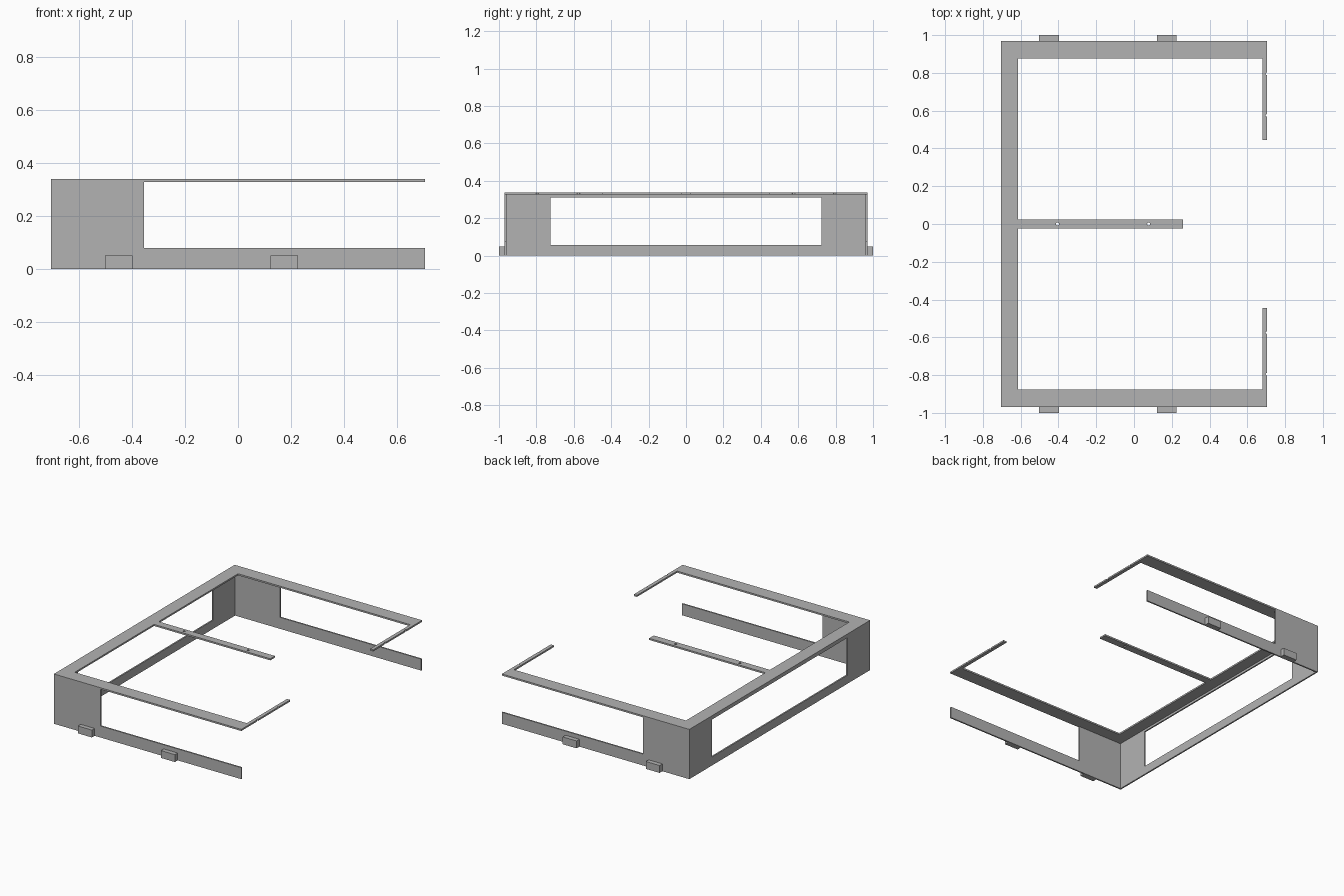
import bpy
import bmesh
from mathutils import Vector

if "Cube" in bpy.data.objects:
    bpy.data.objects.remove(bpy.data.objects["Cube"])

grey = bpy.data.materials.new("plain_grey")
grey.use_nodes = True
colour = (0.45, 0.45, 0.45, 1)
grey.diffuse_color = colour
grey.node_tree.nodes["Principled BSDF"].inputs["Base Color"].default_value = colour

LEFT, RIGHT = -0.704, 0.704     # ends along x
SIDE = 0.97                     # outer face of the side walls
TOP, UNDER = 0.338, 0.327       # top sheet
T = 0.01                        # wall thickness


def prism(name, outline, offset):
    """Extrude a flat outline along an offset."""
    bm = bmesh.new()
    face = bm.faces.new([bm.verts.new(p) for p in outline])
    moved = bmesh.ops.extrude_face_region(bm, geom=[face])["geom"]
    bmesh.ops.translate(bm, vec=Vector(offset),
                        verts=[v for v in moved if isinstance(v, bmesh.types.BMVert)])
    bmesh.ops.recalc_face_normals(bm, faces=bm.faces)
    mesh = bpy.data.meshes.new(name)
    bm.to_mesh(mesh)
    bm.free()
    mesh.materials.append(grey)
    obj = bpy.data.objects.new(name, mesh)
    bpy.context.collection.objects.link(obj)
    return obj


def box(name, x0, x1, y0, y1, z0, z1):
    return prism(name, [(x0, y0, z0), (x1, y0, z0), (x1, y1, z0), (x0, y1, z0)],
                 (0, 0, z1 - z0))


def cut(target, cutter):
    cutter.hide_render = True
    cutter.hide_set(True)
    cutter.display_type = 'WIRE'
    mod = target.modifiers.new("cut", 'BOOLEAN')
    mod.object = cutter
    mod.operation = 'DIFFERENCE'
    mod.solver = 'EXACT'


def drill(target, x, y, radius):
    bpy.ops.mesh.primitive_cylinder_add(vertices=16, radius=radius, depth=0.1,
                                        location=(x, y, TOP))
    bpy.context.object.name = "hole_cutter"
    cut(target, bpy.context.object)


# Top sheet: a three-sided border with a centre bar and two hooked arms
half = [(RIGHT, 0.445), (RIGHT, SIDE), (LEFT, SIDE)]
inner = [(-0.613, 0.025), (-0.613, 0.876), (0.68, 0.876), (0.68, 0.445)]
bar_end = [(0.26, -0.025), (0.26, 0.025)]
mirror = lambda pts: [(x, -y) for x, y in reversed(pts)]
outline = half + mirror(half) + mirror(inner) + bar_end + inner
top_sheet = prism("top_sheet", [(x, y, UNDER) for x, y in outline], (0, 0, TOP - UNDER))
for x in (-0.405, 0.077):
    drill(top_sheet, x, 0, 0.008)
for y in (-0.795, -0.575, 0.575, 0.795):
    drill(top_sheet, RIGHT, y, 0.007)

# End wall with a wide window
end_wall = box("end_wall", LEFT, LEFT + T, -SIDE + T, SIDE - T, 0, UNDER)
cut(end_wall, box("window_cutter", LEFT - T, LEFT + 2 * T, -0.725, 0.725, 0.058, 0.312))

# Side walls: tall at the end, then a low rail, with two outer tabs each
wall_profile = [(LEFT, 0), (RIGHT, 0), (RIGHT, 0.078), (-0.355, 0.078),
                (-0.355, UNDER), (LEFT, UNDER)]
for side, label in ((-1, "front"), (1, "back")):
    prism(label + "_wall", [(x, side * SIDE, z) for x, z in wall_profile],
          (0, -side * T, 0))
    for x, place in ((-0.502, "right"), (0.122, "left")):
        y0, y1 = sorted((side * SIDE, side * 1.0))
        box(f"{label}_{place}_tab", x, x + 0.104, y0, y1, 0, 0.05)
